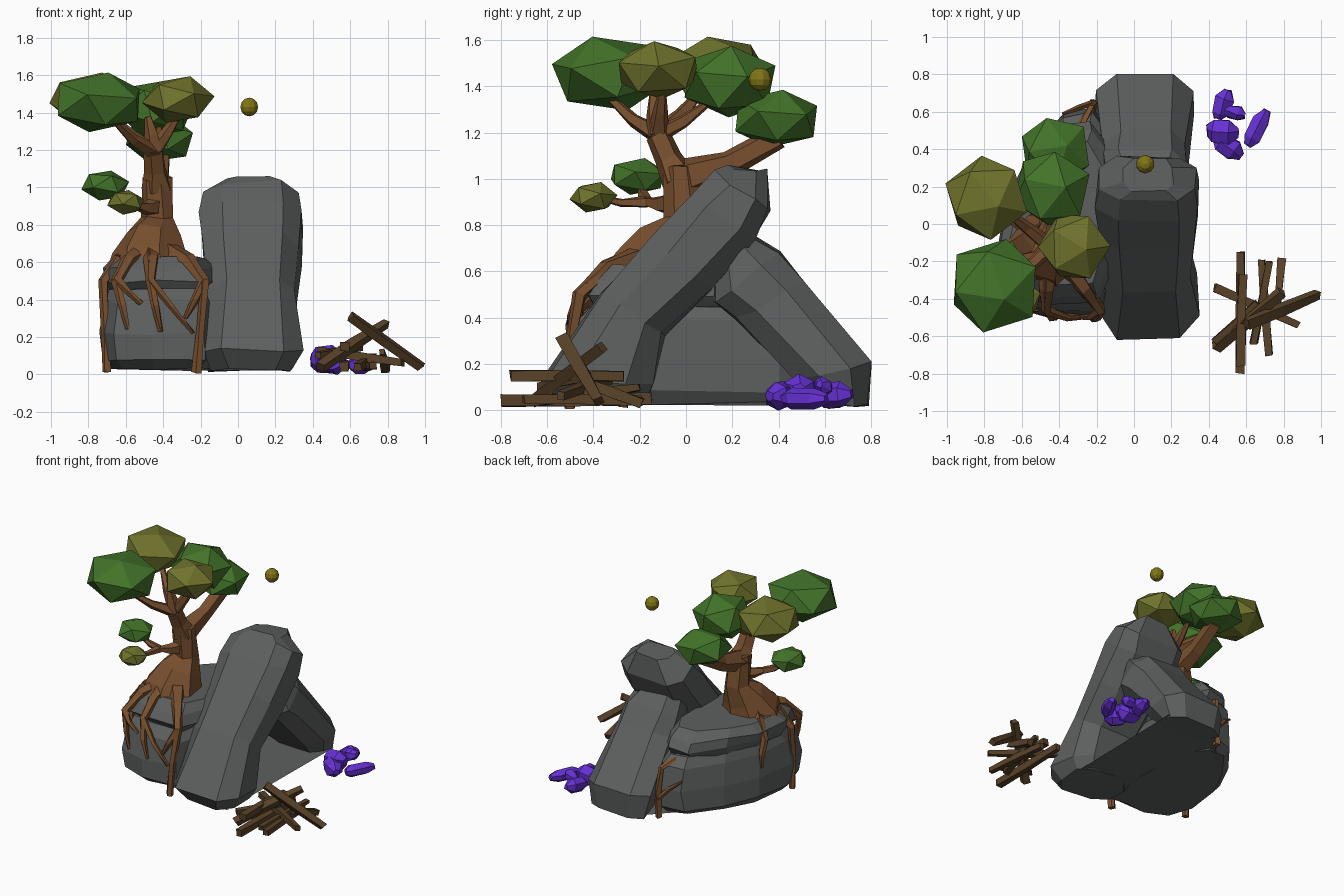
import bpy, bmesh, math, random
from mathutils import Vector, Matrix

if "Cube" in bpy.data.objects:
    bpy.data.objects.remove(bpy.data.objects["Cube"])

random.seed(4)

def material(name, rgb):
    m = bpy.data.materials.new(name)
    m.diffuse_color = (*rgb, 1)
    m.use_nodes = True
    m.node_tree.nodes["Principled BSDF"].inputs["Base Color"].default_value = m.diffuse_color
    return m

BARK = material("bark", (0.19, 0.08, 0.028))
STICK = material("stick_wood", (0.10, 0.055, 0.022))
GREEN = material("leaf_green", (0.055, 0.17, 0.022))
OLIVE = material("leaf_olive", (0.16, 0.17, 0.025))
GOLD = material("ball_gold", (0.22, 0.18, 0.008))
PURPLE = material("crystal_purple", (0.13, 0.03, 0.65))
STONE = material("stone", (0.11, 0.115, 0.115))

def finish(name, bm, mat):
    bmesh.ops.recalc_face_normals(bm, faces=bm.faces)
    me = bpy.data.meshes.new(name)
    bm.to_mesh(me)
    bm.free()
    me.materials.append(mat)
    bpy.context.collection.objects.link(bpy.data.objects.new(name, me))

def loft(bm, rings, jitter=0):
    """Skin a stack of equal-length point loops and cap both ends."""
    def shake(p):
        return Vector(p) + Vector([random.uniform(-jitter, jitter) for _ in range(3)])
    rows = [[bm.verts.new(shake(p)) for p in r] for r in rings]
    n = len(rows[0])
    for a, b in zip(rows, rows[1:]):
        for i in range(n):
            bm.faces.new((a[i], a[(i + 1) % n], b[(i + 1) % n], b[i]))
    bm.faces.new(rows[0])
    bm.faces.new(rows[-1])

def tube(bm, pts, radii, sides=5, jitter=0):
    """Limb along a path with one radius per point."""
    ps = [Vector(p) for p in pts]
    angs = [2 * math.pi * (k + 0.5) / sides for k in range(sides)]
    rings = []
    for i, p in enumerate(ps):
        d = (ps[min(i + 1, len(ps) - 1)] - ps[max(i - 1, 0)]).normalized()
        ref = Vector((1, 0, 0)) if abs(d.x) < 0.8 else Vector((0, 1, 0))
        u = (ref - d * ref.dot(d)).normalized()
        v = d.cross(u)
        rings.append([p + (u * math.cos(a) + v * math.sin(a)) * radii[i] for a in angs])
    loft(bm, rings, jitter)

# Leaning boulders: chamfered section; each row = outer y,z / inner y,z / width factor
SECTION = [(1, .45), (.62, 1), (-.62, 1), (-1, .45), (-1, -.45), (-.62, -1), (.62, -1), (1, -.45)]

def slab(name, cx, hx, rows):
    bm = bmesh.new()
    rings = []
    for oy, oz, iy, iz, w in rows:
        o, i = Vector((0, oy, oz)), Vector((0, iy, iz))
        rings.append([(o + i) / 2 + (o - i) / 2 * v + Vector((cx + u * hx * w, 0, 0)) for u, v in SECTION])
    loft(bm, rings, 0.012)
    finish(name, bm, STONE)

slab("front_leaning_boulder", .075, .275, [
    (-.54, .025, -.18, .025, .78), (-.61, .13, -.14, .12, .97), (-.36, .51, -.10, .33, .86),
    (-.15, .75, .12, .53, .93), (.02, .93, .30, .73, 1), (.13, 1.03, .355, .86, .93),
    (.17, 1.05, .34, 1.04, .5)])
slab("back_leaning_boulder", .06, .26, [
    (.78, .025, .58, .025, .8), (.80, .21, .47, .14, 1), (.51, .55, .22, .40, .85),
    (.40, .69, .12, .46, .86), (.28, .76, .13, .60, .7)])

# Layered rock under the tree: one plan outline, scaled in x and y level by level
PLAN = [(-.18, -.50), (-.45, -.51), (-.66, -.44), (-.74, -.20), (-.69, .10),
        (-.58, .36), (-.38, .60), (-.22, .63), (-.08, .42), (-.08, -.18)]

def layer(name, levels, cx=-.38, cy=.05):
    bm = bmesh.new()
    loft(bm, [[(cx + (x - cx) * sx, cy + (y - cy) * sy, z) for x, y in PLAN] for z, sx, sy in levels], 0.012)
    finish(name, bm, STONE)

layer("rock_lower_layer", [(.025, .86, .86), (.08, .98, .97), (.22, .98, .98), (.39, .93, .93), (.45, .84, .82)])
layer("rock_upper_layer", [(.44, .84, .78), (.50, .94, .87), (.56, .93, .8), (.62, .78, .66)])

# Flat floor beneath the shelter
bm = bmesh.new()
bm.faces.new([bm.verts.new((x, y, .03)) for x, y in
              [(.27, -.52), (.29, .73), (-.12, .73), (-.5, .33), (-.58, -.36)]])
finish("shelter_floor", bm, STONE)

# Flared trunk
bm = bmesh.new()
tube(bm, [(-.46, -.13, .52), (-.46, -.11, .62), (-.44, -.06, .73), (-.42, -.01, .83), (-.43, -.03, 1.05)],
     (.24, .21, .15, .09, .08), 7, 0.01)
finish("tree_trunk", bm, BARK)

# Branches: start, end, start radius; each bends a little and tapers
FORK, CROWN, TWIG = (-.45, -.12, 1.19), (-.43, -.03, 1), (-.54, -.17, .9)
BRANCHES = [(CROWN, FORK, .085), (FORK, (-.48, -.14, 1.38), .055), (FORK, (-.67, -.34, 1.36), .045),
            (FORK, (-.7, .08, 1.4), .045), (FORK, (-.31, -.1, 1.4), .045), (FORK, (-.42, .1, 1.33), .04),
            (CROWN, (-.41, .4, 1.18), .085),
            ((-.44, -.05, .9), TWIG, .055), (TWIG, (-.68, -.2, .97), .03), (TWIG, (-.6, -.39, .92), .028)]
bm = bmesh.new()
for a, b, r in BRANCHES:
    a, b = Vector(a), Vector(b)
    bow = Vector((0, 0, -.06 * (b - a).xy.length))
    tube(bm, [a, a.lerp(b, .5) + bow, b], (r, r * .72, r * (.65 if r > .08 else .35)), 5, .004)
finish("tree_branches", bm, BARK)

# Roots: each runs from the trunk to a point on the rock rim, then hangs to height z with a drift in x
ROOTS = [(-.72, -.23, .01, .02), (-.18, -.46, .01, -.04), (-.47, -.46, .22, .23), (-.47, -.46, .23, .06),
         (-.65, -.42, .24, .06), (-.65, -.42, .38, .13), (-.7, .05, .3, 0), (-.18, -.46, .3, -.1)]
bm = bmesh.new()
for x, y, z, drift in ROOTS:
    rim = Vector((x, y, .5))
    start = Vector((-.45, -.1, .7)).lerp(rim, .2)
    knee = start.lerp(rim, .6) + Vector((0, 0, .045))
    out = Vector((0, math.copysign(.04, y), 0))
    end = Vector((x + drift, y, z)) + out
    k = 1 if z < .1 else .45
    tube(bm, [start, knee, rim, rim.lerp(end, .5) + out * .5, end],
         (.065, .038, .028, .016 + .009 * k, .026 * k), 5, .006)
# Back root with a side shoot
tube(bm, [(-.3, .5, .44), (-.23, .62, .38), (-.21, .64, .2), (-.22, .64, .01)], (.02, .024, .024, .026), 5, .005)
tube(bm, [(-.21, .65, .14), (-.3, .62, .24), (-.38, .59, .3)], (.018, .016, .008), 5)
finish("tree_roots", bm, BARK)

# Leaf clumps: stretched icosahedra
LEAVES = [(-.745, -.33, 1.455, .25, .16, GREEN), (-.79, .14, 1.47, .22, .145, OLIVE),
          (-.32, -.12, 1.47, .185, .125, OLIVE), (-.44, .19, 1.42, .205, .155, GREEN),
          (-.42, .39, 1.26, .19, .125, GREEN), (-.71, -.21, 1.01, .125, .08, GREEN),
          (-.6, -.4, .92, .1, .066, OLIVE)]
for i, (x, y, z, r, rz, mat) in enumerate(LEAVES):
    bm = bmesh.new()
    m = (Matrix.Translation((x, y, z)) @ Matrix.Diagonal((r, r, rz, 1))
         @ Matrix.Rotation(.35 * i + .6, 4, 'Z') @ Matrix.Rotation(.35, 4, 'X'))
    bmesh.ops.create_icosphere(bm, subdivisions=1, radius=1.06, matrix=m)
    finish(f"leaf_clump_{i + 1}", bm, mat)

# Floating ball
bm = bmesh.new()
bmesh.ops.create_uvsphere(bm, u_segments=10, v_segments=6, radius=.05,
                          matrix=Matrix.Translation((.06, .32, 1.43)))
finish("floating_ball", bm, GOLD)

# Stick pile: start and end of each square stick
STICKS = [((.57, -.8, .04), (.57, -.15, .05)), ((.57, -.76, .15), (.58, -.27, .15)),
          ((.6, -.53, .31), (.98, -.38, .04)), ((.44, -.66, .04), (.79, -.36, .27)),
          ((.43, -.34, .13), (.88, -.54, .06)), ((.79, -.19, .03), (.77, -.44, .12)),
          ((.68, -.19, .04), (.72, -.7, .05)), ((.64, -.64, .04), (.72, -.2, .1)),
          ((.43, -.63, .1), (.66, -.42, .15))]
bm = bmesh.new()
for i, (a, b) in enumerate(STICKS):
    r = .034 if i < 4 else .028
    tube(bm, [a, (Vector(a) + Vector(b)) / 2, b], (r, r, r * .9), 4, .006)
finish("stick_pile", bm, STICK)

# Crystal cluster: start, end and radius of each
CRYSTALS = [((.39, .5, .075), (.56, .49, .085), .075), ((.45, .56, .06), (.5, .72, .07), .055),
            ((.44, .46, .07), (.57, .36, .06), .06), ((.49, .61, .09), (.59, .58, .11), .042),
            ((.61, .42, .05), (.71, .61, .05), .05)]
bm = bmesh.new()
for a, b, r in CRYSTALS:
    tube(bm, [Vector(a).lerp(Vector(b), t) for t in (0, .2, .7, 1)],
         [r * k for k in (.45, .9, 1, .4)], 6, .006)
finish("crystal_cluster", bm, PURPLE)
